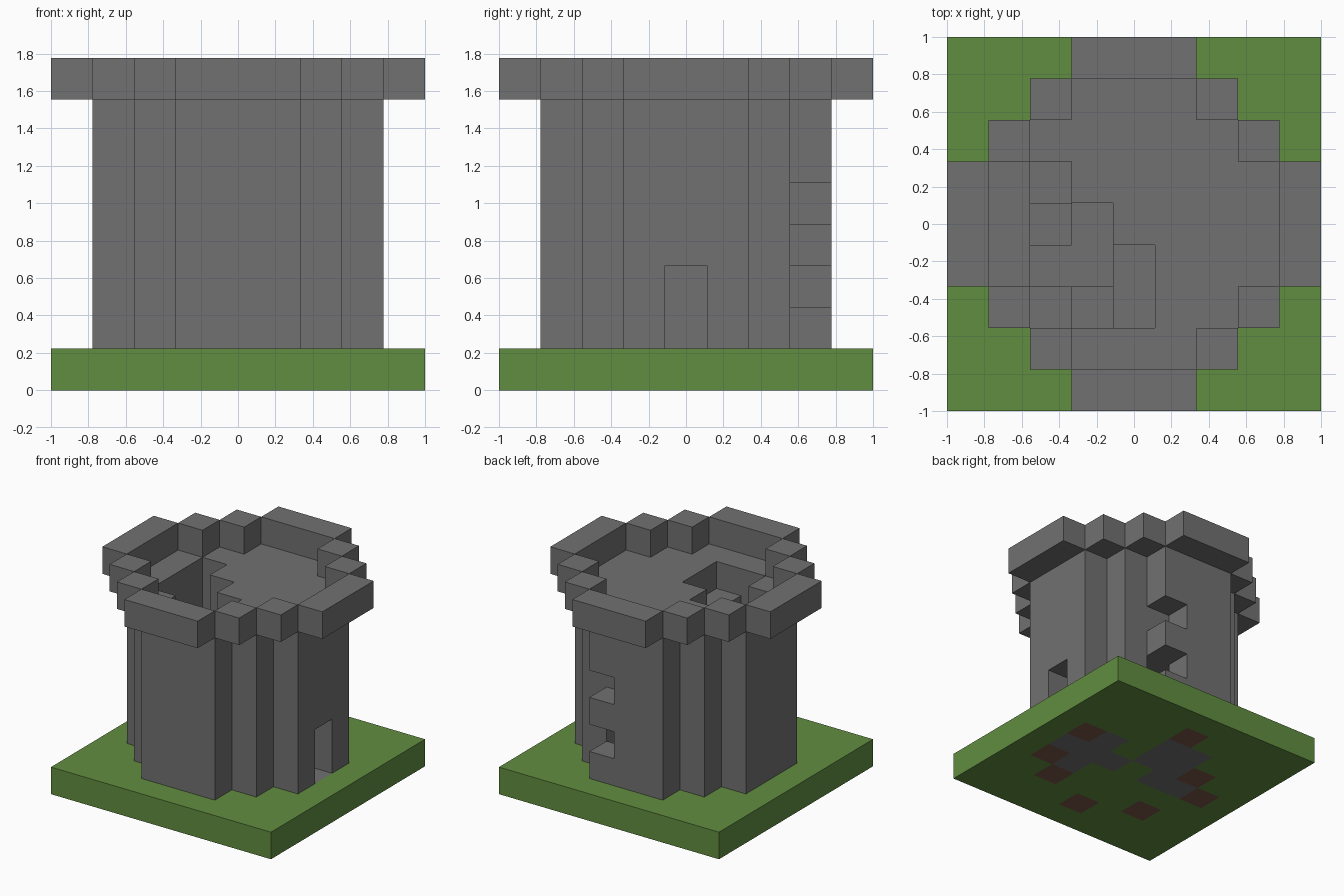
import bpy
import bmesh
from mathutils import Vector

if "Cube" in bpy.data.objects:
    bpy.data.objects.remove(bpy.data.objects["Cube"], do_unlink=True)

N = 9              # blocks along each side
S = 2 / N          # block size
FLOOR, ROOF = 1, 7  # tower starts above the ground, parapet sits on the roof


def material(name, rgb):
    m = bpy.data.materials.new(name)
    m.use_nodes = True
    m.diffuse_color = (*rgb, 1)
    m.node_tree.nodes["Principled BSDF"].inputs["Base Color"].default_value = (*rgb, 1)
    return m


grass = material("grass_green", (0.12, 0.27, 0.052))
stone = material("stone_grey", (0.165, 0.165, 0.165))
earth = material("earth_brown", (0.2, 0.09, 0.06))


def block(xs, ys, zs):
    return {(x, y, z) for x in xs for y in ys for z in zs}


def column(cell, low, high):
    return block([cell[0]], [cell[1]], range(low, high))


def round_plan(radius):
    # stepped disc: wide across the middle, narrowing one block per row
    mid = N // 2
    return {(x, y) for x in range(N) for y in range(N)
            if max(abs(x - mid), abs(y - mid)) <= radius
            and abs(x - mid) + abs(y - mid) <= radius + 1}


def extrude(plan, low, high):
    return {(x, y, z) for x, y in plan for z in range(low, high)}


# Ground slab with stone and earth patches
ground = block(range(N), range(N), [0])
earth_cells = {(7, 5), (7, 3), (6, 2), (4, 1), (2, 2), (4, 7), (2, 5), (1, 4)}
stone_cells = {(7, 4), (6, 4), (6, 5), (6, 3), (5, 4),
               (4, 6), (4, 5), (3, 6), (3, 5), (3, 4), (2, 4)}

# Tower body with a hollow ground room
outline = round_plan(3)
room = round_plan(2)
tower = extrude(outline, FLOOR, ROOF) - extrude(room, FLOOR, FLOOR + 2)

# Spiral stair: each tread fills up to its height and is open above
treads = {2: [(2, 5)], 3: [(2, 4)], 4: [(2, 3), (3, 3), (3, 4)],
          5: [(3, 2)], 6: [(4, 2), (4, 3)]}
stairs = set()
for height, cells in treads.items():
    for cell in cells:
        stairs |= column(cell, FLOOR, height)
        tower -= column(cell, FLOOR, ROOF)

# Doorway and two corner windows
tower -= column((7, 4), 1, 3)
for level in (2, 4):
    tower -= {(5, 7, level)}

# Parapet: overhanging ring one block outside the tower outline
parapet = extrude(round_plan(4) - outline, ROOF, ROOF + 1)

solid = ground | tower | stairs | parapet
AXES = [Vector(d) for d in ((1, 0, 0), (0, 1, 0), (0, 0, 1))]


def build(name, cells, materials, pick=lambda x, y, normal: 0):
    bm = bmesh.new()
    for cell in sorted(cells):
        centre = Vector(cell) + Vector((0.5, 0.5, 0.5))
        for k in range(3):
            for sign in (-1, 1):
                n = AXES[k] * sign
                if tuple(int(c) for c in Vector(cell) + n) in solid:
                    continue
                u, v = AXES[(k + 1) % 3], AXES[(k + 2) % 3] * sign
                quad = [(-1, -1), (1, -1), (1, 1), (-1, 1)]
                verts = [bm.verts.new((centre + (n + u * a + v * b) / 2
                                       - Vector((N / 2, N / 2, 0))) * S) for a, b in quad]
                face = bm.faces.new(verts)
                face.material_index = pick(cell[0], cell[1], n)
    bmesh.ops.remove_doubles(bm, verts=bm.verts, dist=S / 100)
    mesh = bpy.data.meshes.new(name)
    bm.to_mesh(mesh)
    bm.free()
    for m in materials:
        mesh.materials.append(m)
    bpy.context.collection.objects.link(bpy.data.objects.new(name, mesh))


def ground_colour(x, y, normal):
    return 1 if (x, y) in stone_cells else 2 if (x, y) in earth_cells else 0


build("ground_slab", ground, [grass, stone, earth], ground_colour)
build("tower_body", tower, [stone])
build("spiral_stairs", stairs, [stone])
build("parapet", parapet, [stone])
